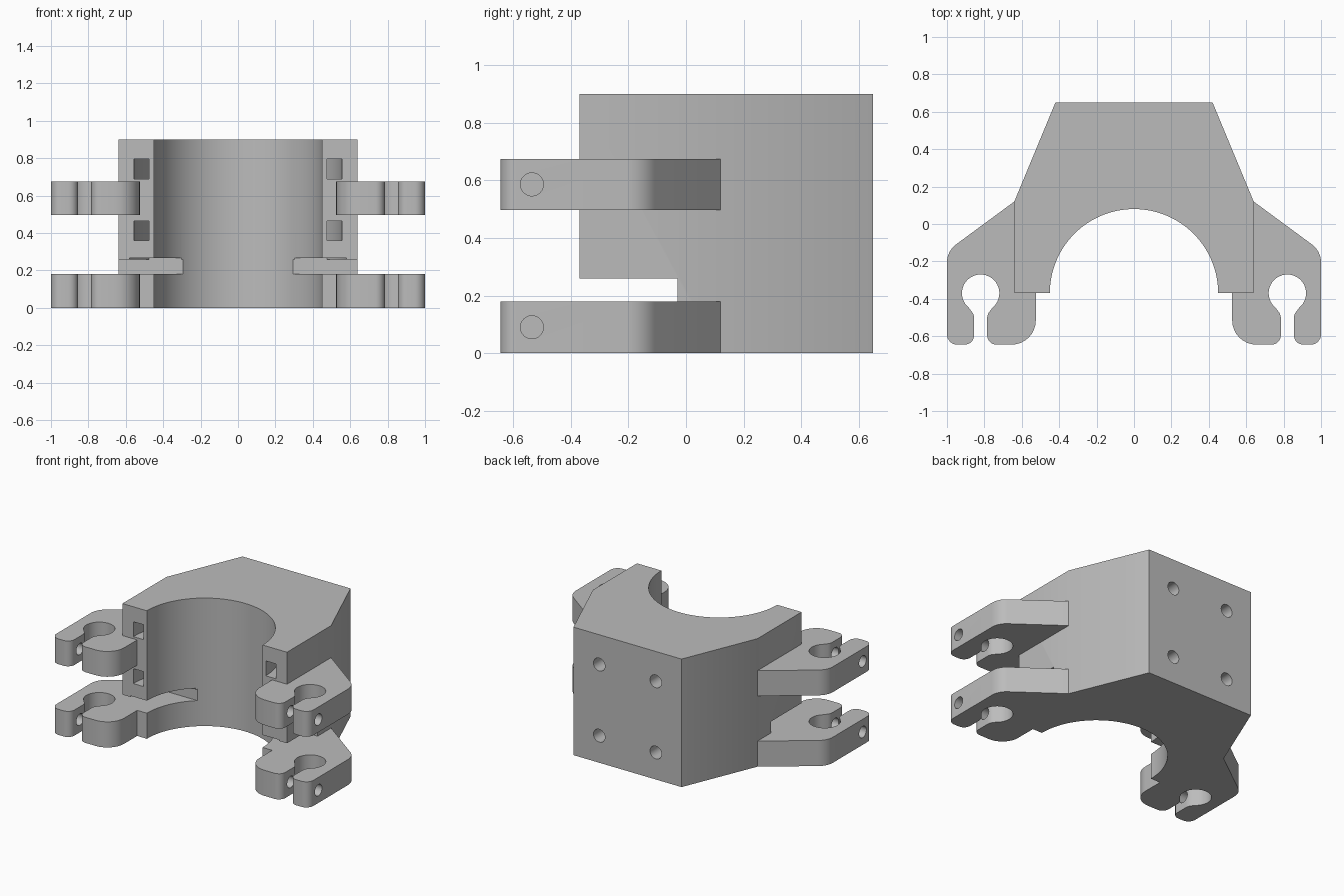
import bpy, bmesh
from math import sin, cos, tan, radians, pi
from mathutils import Vector, Matrix

if "Cube" in bpy.data.objects:
    bpy.data.objects.remove(bpy.data.objects["Cube"], do_unlink=True)

grey = bpy.data.materials.new("plain grey")
grey.use_nodes = True
grey.diffuse_color = (0.5, 0.5, 0.5, 1)
grey.node_tree.nodes["Principled BSDF"].inputs["Base Color"].default_value = (0.5, 0.5, 0.5, 1)

BORE = Vector((0, -0.37))


def add_object(name, bm):
    bmesh.ops.recalc_face_normals(bm, faces=bm.faces[:])
    mesh = bpy.data.meshes.new(name)
    bm.to_mesh(mesh)
    bm.free()
    mesh.materials.append(grey)
    obj = bpy.data.objects.new(name, mesh)
    bpy.context.collection.objects.link(obj)
    return obj


def prism(name, outline, z0, z1):
    bm = bmesh.new()
    face = bm.faces.new([bm.verts.new((x, y, z0)) for x, y in outline])
    new = bmesh.ops.extrude_face_region(bm, geom=[face])["geom"]
    bmesh.ops.translate(bm, vec=(0, 0, z1 - z0),
                        verts=[g for g in new if isinstance(g, bmesh.types.BMVert)])
    return add_object(name, bm)


def box(name, low, high):
    (x0, y0, z0), (x1, y1, z1) = low, high
    return prism(name, [(x0, y0), (x1, y0), (x1, y1), (x0, y1)], z0, z1)


def rod(name, centre, radius, length, axis):
    bm = bmesh.new()
    turn = Matrix.Rotation(pi / 2, 4, "Y" if axis == "x" else "X")
    bmesh.ops.create_cone(bm, cap_ends=True, segments=32, radius1=radius, radius2=radius,
                          depth=length, matrix=Matrix.Translation(centre) @ turn)
    return add_object(name, bm)


def arc(centre, radius, start, end, steps):
    angles = [radians(start + (end - start) * i / steps) for i in range(steps + 1)]
    return [(centre[0] + radius * cos(a), centre[1] + radius * sin(a)) for a in angles]


def rounded(points, steps=8):
    """Replace every corner (x, y, radius) by a curve of that radius."""
    result = []
    for i, (x, y, r) in enumerate(points):
        p = Vector((x, y))
        if r == 0:
            result.append((x, y))
            continue
        a = (Vector(points[i - 1][:2]) - p).normalized()
        b = (Vector(points[(i + 1) % len(points)][:2]) - p).normalized()
        half = a.angle(b) / 2
        centre = p + (a + b).normalized() * (r / sin(half))
        start = p + a * (r / tan(half)) - centre
        end = p + b * (r / tan(half)) - centre
        sweep = start.angle_signed(end)
        for k in range(steps + 1):
            t = -sweep * k / steps
            result.append((centre.x + start.x * cos(t) - start.y * sin(t),
                           centre.y + start.x * sin(t) + start.y * cos(t)))
    return result


def cut(obj, cutters):
    for c in cutters:
        c.hide_render = True
        mod = obj.modifiers.new("cut", "BOOLEAN")
        mod.operation, mod.solver, mod.object = "DIFFERENCE", "EXACT", c
    graph = bpy.context.evaluated_depsgraph_get()
    mesh = bpy.data.meshes.new_from_object(obj.evaluated_get(graph))
    obj.modifiers.clear()
    obj.data = mesh
    for c in cutters:
        bpy.data.objects.remove(c, do_unlink=True)


def finish(obj):
    bpy.ops.object.select_all(action="DESELECT")
    obj.select_set(True)
    bpy.context.view_layer.objects.active = obj
    bpy.ops.object.shade_smooth_by_angle(angle=radians(30))


# Main block with the half-round bore
outline = [(-0.64, -0.37), (-0.64, 0.12), (-0.42, 0.65), (0.42, 0.65), (0.64, 0.12), (0.64, -0.37)]
body = prism("clamp_body", outline + arc(BORE, 0.45, 0, 180, 64), 0, 0.9)

# Horizontal slot, with a shallow round recess in its roof
cutters = [box("slot_cutter", (-1, -1, 0.18), (1, -0.03, 0.26)),
           prism("recess_cutter", arc(BORE, 0.58, -215, 35, 48), 0.25, 0.268)]

# Curved strap channels around the bore
for z in (0.36, 0.69):
    ring = arc(BORE, 0.555, -8, 188, 48) + arc(BORE, 0.475, 188, -8, 48)
    cutters.append(prism("strap_cutter", ring, z, z + 0.105))

# Blind mounting holes in the back
for x in (-0.22, 0.22):
    for z in (0.19, 0.69):
        cutters.append(rod("mount_hole_cutter", (x, 0.55, z), 0.045, 0.5, "y"))
cut(body, cutters)
finish(body)

# Snap-in arm outline: outer edge, outer prong, round socket, inner prong
outer = rounded([(0.64, 0.12, 0), (1, -0.145, 0.12), (1, -0.645, 0.055),
                 (0.855, -0.645, 0.05), (0.855, -0.485, 0.06), (0.884, -0.446, 0)])
socket = arc((0.82, -0.37), 0.1, -50, 230, 36)
inner = rounded([(0.756, -0.446, 0), (0.785, -0.485, 0.06), (0.785, -0.645, 0.05),
                 (0.525, -0.645, 0.13), (0.525, -0.37, 0), (0.64, -0.37, 0)])
arm_outline = outer[:-1] + socket + inner[1:]

# Two arms on each side, with a cross hole through the outer prong
for side, sign in (("left", 1), ("right", -1)):
    for level, z0, z1 in (("lower", 0, 0.18), ("upper", 0.497, 0.675)):
        arm = prism(f"{level}_{side}_arm", [(sign * x, y) for x, y in arm_outline], z0, z1)
        cut(arm, [rod("pin_cutter", (sign * 0.87, -0.535, (z0 + z1) / 2), 0.04, 0.44, "x")])
        finish(arm)
